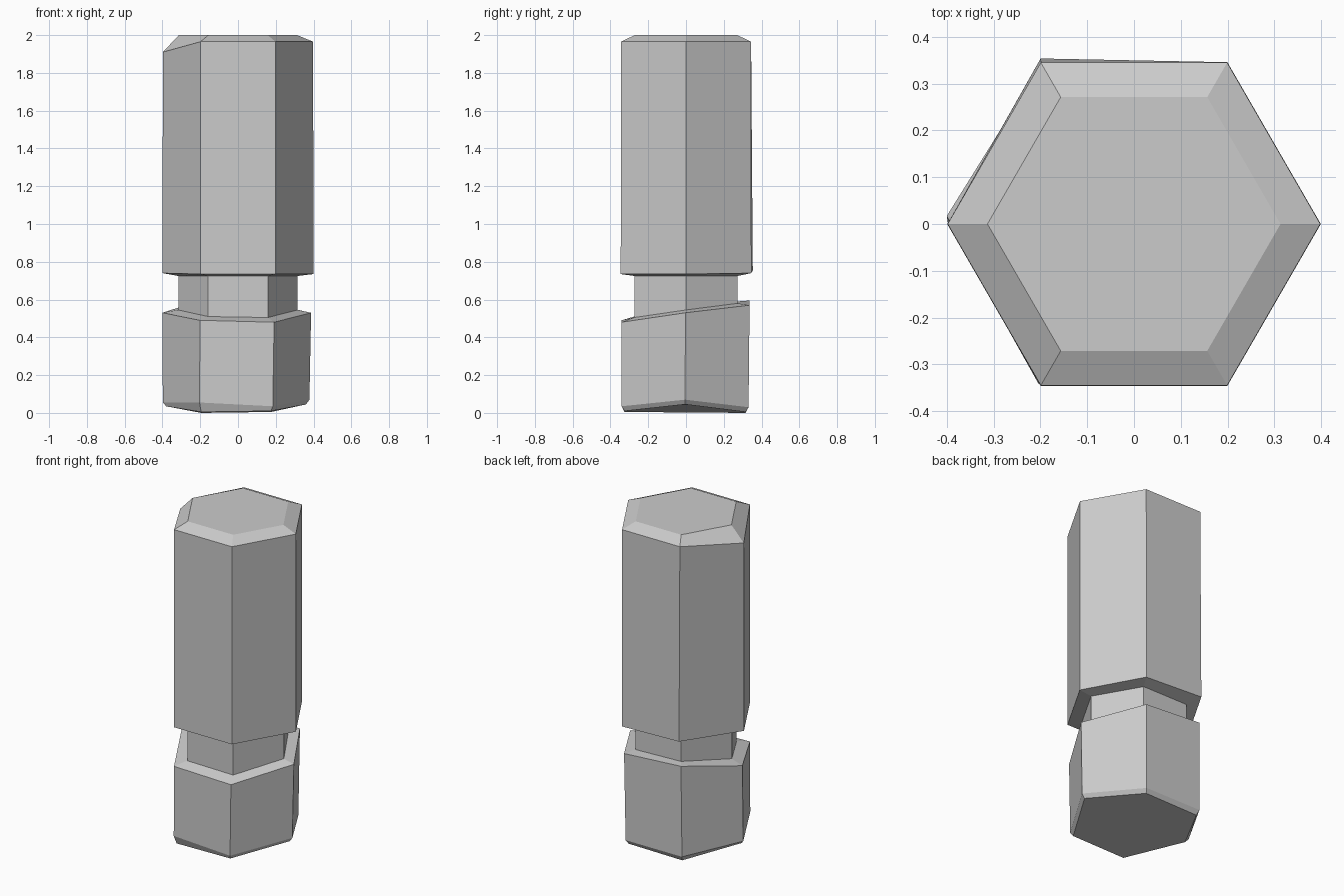
import bpy, bmesh
from math import cos, sin, pi

if "Cube" in bpy.data.objects:
    bpy.data.objects.remove(bpy.data.objects["Cube"])

# Hexagonal rings, bottom to top: radius, centre x, centre y, corner heights
# Corner order: right, back right, back left, left, front left, front right
rings = [
    (0.370, -0.01, -0.005, (0.045, 0.005, 0.00, 0.035, 0.005, 0.01)),   # underside
    (0.388, -0.01, -0.005, (0.07, 0.03, 0.03, 0.055, 0.055, 0.035)),    # bottom bevel
    (0.392, -0.005, -0.003, (0.53, 0.57, 0.595, 0.53, 0.49, 0.48)),     # collar rim
    (0.316, 0, 0, (0.545, 0.58, 0.59, 0.545, 0.51, 0.505)),             # groove floor, low
    (0.316, 0, 0, (0.725,) * 6),                                        # groove floor, high
    (0.399, 0, 0, (0.735, 0.74, 0.755, 0.74, 0.735, 0.735)),            # shaft base
    (0.398, 0, 0, (1.965, 1.965, 1.965, 1.91, 1.965, 1.965)),           # shaft shoulder
    (0.313, 0, 0, (2.0,) * 6),                                          # top face
]
# Small dents in the worn corners: (ring, corner) -> x, y shift
dents = {(5, 2): (0, 0.008), (2, 3): (-0.003, 0.02), (1, 3): (0, 0.01)}

bm = bmesh.new()
loops = []
for i, (r, cx, cy, heights) in enumerate(rings):
    loop = []
    for k, z in enumerate(heights):
        dx, dy = dents.get((i, k), (0, 0))
        a = k * pi / 3
        loop.append(bm.verts.new((cx + dx + r * cos(a), cy + dy + r * sin(a), z)))
    loops.append(loop)

# Side walls and caps
for lo, hi in zip(loops, loops[1:]):
    for k in range(6):
        n = (k + 1) % 6
        bm.faces.new((lo[k], lo[n], hi[n], hi[k]))
bm.faces.new(loops[0][::-1])
bm.faces.new(loops[-1])
bmesh.ops.recalc_face_normals(bm, faces=bm.faces)

mesh = bpy.data.meshes.new("grooved_hex_post")
bm.to_mesh(mesh)
bm.free()
post = bpy.data.objects.new("grooved_hex_post", mesh)
bpy.context.collection.objects.link(post)
